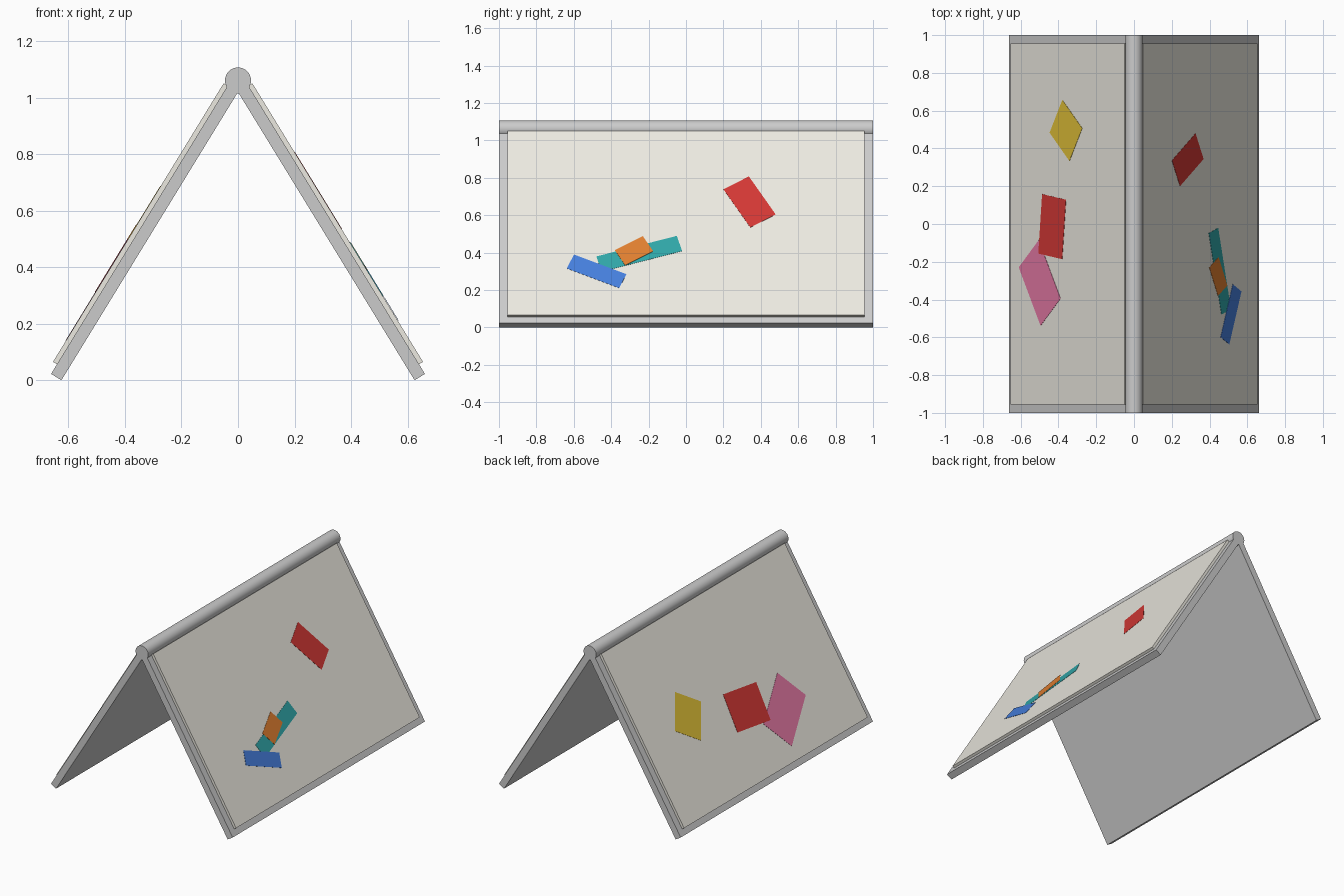
import bpy
import math
from mathutils import Matrix, Vector

if "Cube" in bpy.data.objects:
    bpy.data.objects.remove(bpy.data.objects["Cube"], do_unlink=True)

FOOT_X, APEX_Z = 0.625, 1.02          # inner faces of the two leaves
SLOPE = math.hypot(FOOT_X, APEX_Z)
LEAF, BOARD = 0.043, 0.0165           # thicknesses
NOTE = 0.0015


def material(name, rgb):
    mat = bpy.data.materials.new(name)
    mat.use_nodes = True
    mat.diffuse_color = (*rgb, 1)
    mat.node_tree.nodes["Principled BSDF"].inputs["Base Color"].default_value = (*rgb, 1)
    return mat


def leaf_frame(turn):
    """Axes of one leaf: along the ridge, up the slope, outward."""
    up = Vector((-FOOT_X, 0, APEX_Z)) / SLOPE
    along = Vector((0, 1, 0))
    axes = Matrix((along, up, along.cross(up))).transposed().to_4x4()
    return Matrix.Rotation(turn, 4, "Z") @ Matrix.Translation((FOOT_X, 0, 0)) @ axes


def slab(name, frame, center, size, angle=0, mat=None):
    bpy.ops.mesh.primitive_cube_add(size=1)
    obj = bpy.context.object
    obj.name = name
    obj.data.transform(Matrix.Diagonal((*size, 1)))
    obj.matrix_world = (frame @ Matrix.Translation(center)
                        @ Matrix.Rotation(math.radians(angle), 4, "Z"))
    if mat:
        obj.data.materials.append(mat)
    return obj


cream = material("cream", (0.84, 0.82, 0.75))
colours = {
    "red": material("red", (0.65, 0.04, 0.035)),
    "teal": material("teal", (0.03, 0.38, 0.39)),
    "orange": material("orange", (0.74, 0.21, 0.03)),
    "blue": material("blue", (0.06, 0.21, 0.72)),
    "yellow": material("yellow", (0.75, 0.53, 0.04)),
    "pink": material("pink", (0.78, 0.19, 0.38)),
}

# Sticky notes: colour, along, up, length, width, angle, stacking level
notes = {
    "left": [
        ("red", 0.34, 0.75, 0.158, 0.278, 31, 0),
        ("teal", -0.25, 0.425, 0.449, 0.099, 16.7, 0),
        ("orange", -0.278, 0.443, 0.174, 0.109, 30.4, 1),
        ("blue", -0.478, 0.314, 0.306, 0.095, -23.7, 1),
    ],
    "right": [
        ("yellow", -0.495, 0.605, 0.251, 0.216, 53.3, 0),
        ("pink", 0.312, 0.339, 0.38, 0.248, 35.5, 0),
        ("red", 0.014, 0.468, 0.317, 0.243, -7, 1),
    ],
}

# Leaves, writing boards and notes
for side, turn in (("left", 0), ("right", math.pi)):
    frame = leaf_frame(turn)
    slab(f"{side}_leaf", frame, (0, SLOPE / 2, LEAF / 2), (2, SLOPE, LEAF))
    slab(f"{side}_board", frame, (0, 0.618, LEAF + BOARD / 2),
         (1.91, 1.156, BOARD), mat=cream)
    for colour, along, up, length, width, angle, level in notes[side]:
        height = LEAF + BOARD + NOTE * (level + 0.5)
        slab(f"{side}_{colour}_note", frame, (along, up, height),
             (length, width, NOTE), angle, colours[colour])

# Ridge tube hiding the joint
bpy.ops.mesh.primitive_cylinder_add(vertices=32, radius=0.046, depth=2,
                                    location=(0, 0, 1.061),
                                    rotation=(math.pi / 2, 0, 0))
bpy.context.object.name = "ridge_hinge"
bpy.ops.object.shade_smooth_by_angle()
